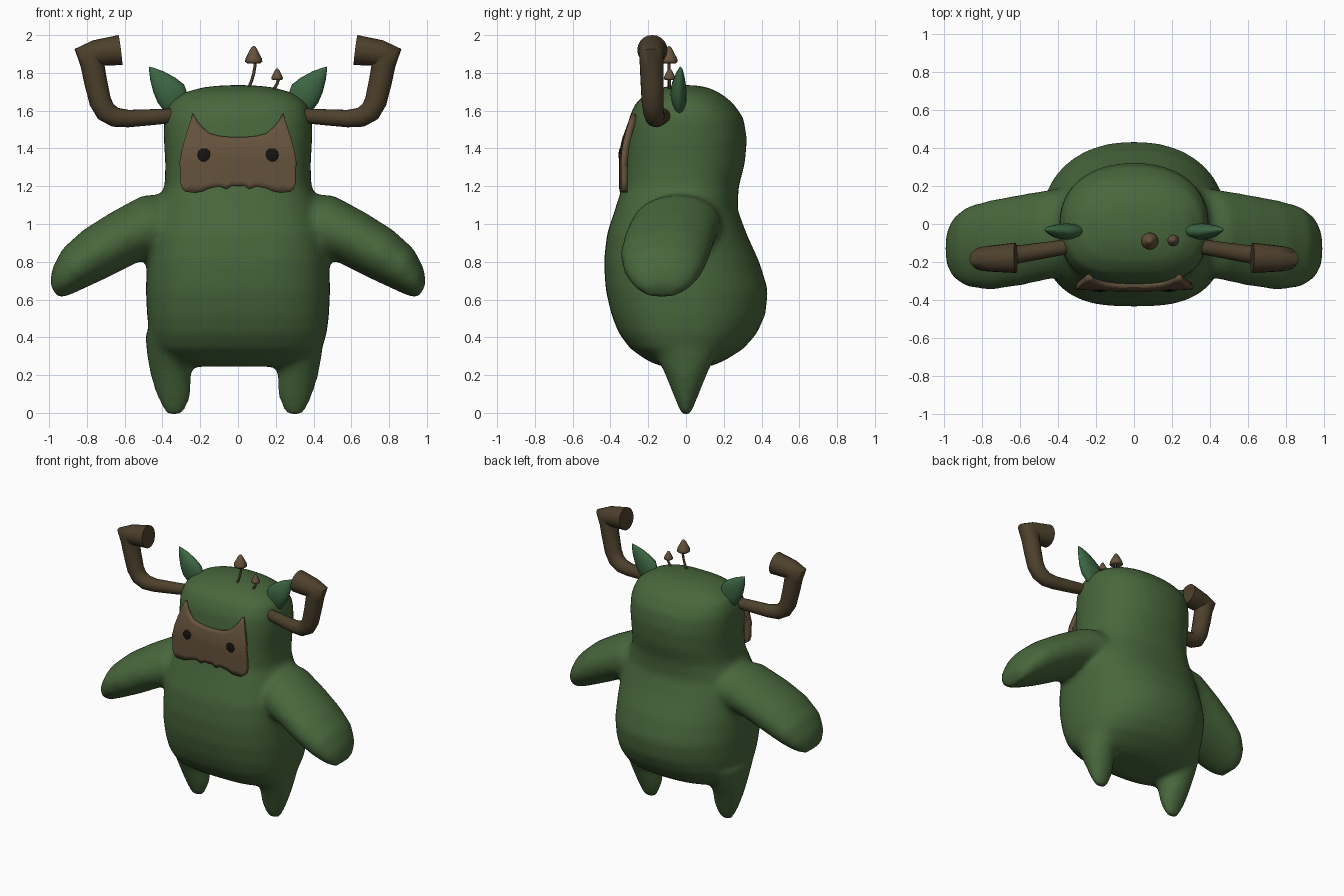
import bpy, bmesh
from math import sin, cos, pi
from mathutils import Vector as V

if "Cube" in bpy.data.objects:
    bpy.data.objects.remove(bpy.data.objects["Cube"])


def mat(name, rgb):
    m = bpy.data.materials.new(name)
    m.diffuse_color = (*rgb, 1)
    m.use_nodes = True
    m.node_tree.nodes["Principled BSDF"].inputs["Base Color"].default_value = m.diffuse_color
    return m


GREEN = mat("moss_green", (0.065, 0.135, 0.045))
LEAF = mat("leaf_green", (0.045, 0.13, 0.055))
BARK = mat("bark_brown", (0.075, 0.052, 0.025))
WOOD = mat("mask_brown", (0.13, 0.085, 0.045))
DARK = mat("eye_dark", (0.008, 0.007, 0.006))


def ring(c, u, v, n=24, e=2.0):
    """Superellipse ring around c with half axes u and v."""
    f = lambda t: abs(t) ** (2 / e) * (1 if t >= 0 else -1)
    return [V(c) + V(u) * f(cos(a)) + V(v) * f(sin(a))
            for a in (2 * pi * i / n for i in range(n))]


def loft(bm, rings):
    """Skin a list of rings and close both ends."""
    rows = [[bm.verts.new(p) for p in r] for r in rings]
    n = len(rows[0])
    faces = [bm.faces.new((a[i], a[(i + 1) % n], b[(i + 1) % n], b[i]))
             for a, b in zip(rows, rows[1:]) for i in range(n)]
    faces += [bm.faces.new(rows[0][::-1]), bm.faces.new(rows[-1])]
    bmesh.ops.recalc_face_normals(bm, faces=faces)


def finish(bm, name, material, angle=0.8):
    me = bpy.data.meshes.new(name)
    bm.to_mesh(me)
    bm.free()
    ob = bpy.data.objects.new(name, me)
    bpy.context.collection.objects.link(ob)
    me.materials.append(material)
    bpy.ops.object.select_all(action='DESELECT')
    ob.select_set(True)
    bpy.context.view_layer.objects.active = ob
    bpy.ops.object.shade_smooth_by_angle(angle=angle)
    return ob


def tube(bm, pts, n=20):
    """Mitred tube along (x, y, z, radius) points lying roughly in an xz plane."""
    p = [V(q[:3]) for q in pts]
    rings = []
    for i, q in enumerate(pts):
        a = (p[i] - p[max(i - 1, 0)]).normalized()
        b = (p[min(i + 1, len(p) - 1)] - p[i]).normalized()
        t = (a + b).normalized()
        k = 1 / max(t.dot(a if i else b), 0.5)
        side = t.cross(V((0, 1, 0))).normalized()
        rings.append(ring(p[i], side * q[3] * k, side.cross(t) * q[3], n))
    loft(bm, rings)


# Body: torso, head, arms and legs fused into one soft skin
bm = bmesh.new()
profile = [  # z, half width, front y, back y
    (.245, .26, -.13, .13), (.28, .37, -.21, .21), (.34, .445, -.295, .305),
    (.42, .47, -.355, .375), (.52, .482, -.395, .42), (.65, .488, -.425, .435),
    (.8, .483, -.435, .388), (.95, .472, -.418, .32), (1.08, .435, -.375, .272),
    (1.2, .388, -.337, .28), (1.32, .385, -.327, .312), (1.45, .393, -.317, .323),
    (1.56, .392, -.302, .305), (1.64, .365, -.268, .25), (1.695, .29, -.205, .18),
    (1.725, .18, -.12, .11), (1.735, .07, -.05, .05)]
rings = []
for z, w, f, b in profile:
    back = ring((0, 0, z), (w, 0, 0), (0, b, 0), 48, 2.2)
    front = ring((0, 0, z), (w, 0, 0), (0, -f, 0), 48, 2.8)
    rings.append(back[:25] + front[25:])
loft(bm, rings)
arm = [  # x, y, z, half thickness, half width
    (.2, 0, 1.03, .15, .18), (.42, -.05, 1.005, .17, .235), (.6, -.085, .93, .15, .24),
    (.75, -.11, .845, .142, .238), (.87, -.12, .765, .12, .215),
    (.94, -.125, .695, .085, .165), (.975, -.13, .645, .045, .1)]
leg = [  # z, centre x, half width, half depth
    (-.015, .3, .04, .025), (.04, .3, .072, .045), (.1, .303, .093, .07),
    (.2, .318, .108, .11), (.3, .325, .118, .16), (.42, .33, .125, .22)]
for s in (-1, 1):
    loft(bm, [ring((s * x, y, z), (s * .5 * t, 0, .87 * t), (0, w, 0))
              for x, y, z, t, w in arm])
    dx = .038 if s < 0 else 0
    loft(bm, [ring((s * (x + dx), 0, z), (w, 0, 0), (0, d, 0)) for z, x, w, d in leg])
body = finish(bm, "body", GREEN)
rm = body.modifiers.new("fuse", 'REMESH')
rm.mode, rm.voxel_size, rm.use_smooth_shade = 'VOXEL', 0.02, True
sm = body.modifiers.new("soften", 'SMOOTH')
sm.factor, sm.iterations = 0.5, 12

# Mask: column grid between top and bottom outline, bent back at the brow
half = [  # x, bottom z, top z
    (0, 1.2, 1.455), (.03, 1.205, 1.456), (.06, 1.185, 1.458), (.1, 1.2, 1.462),
    (.15, 1.19, 1.475), (.19, 1.172, 1.51), (.215, 1.168, 1.54), (.238, 1.168, 1.58),
    (.256, 1.168, 1.525), (.275, 1.17, 1.465), (.293, 1.185, 1.4), (.305, 1.22, 1.32)]
cols = [(-x, b, t) for x, b, t in half[:0:-1]] + half
bm = bmesh.new()
N = 10
grid = []
for x, b, t in cols:
    col = []
    for j in range(N + 1):
        z = b + (t - b) * j / N
        y = -.337 + .06 * max(0, (z - 1.35) / .23) ** 1.5 + .12 * x * x
        col.append(bm.verts.new((x, y, z)))
    grid.append(col)
for a, b in zip(grid, grid[1:]):
    for j in range(N):
        bm.faces.new((a[j], b[j], b[j + 1], a[j + 1]))
mask = finish(bm, "face_mask", WOOD)
so = mask.modifiers.new("thickness", 'SOLIDIFY')
so.thickness, so.offset = 0.036, 0

# Paired parts: eyes, antlers, ears
for s, side in ((-1, "left"), (1, "right")):
    bm = bmesh.new()
    bmesh.ops.create_uvsphere(bm, u_segments=20, v_segments=10, radius=1)
    bmesh.ops.scale(bm, vec=(.034, .008, .036), verts=bm.verts)
    bmesh.ops.translate(bm, vec=(s * .18, -.349, 1.365), verts=bm.verts)
    finish(bm, side + "_eye", DARK, 3)

    bm = bmesh.new()
    tube(bm, [(s * x, y, z, r) for x, y, z, r in (
        (.27, -.1, 1.58, .025), (.3, -.11, 1.576, .037), (.45, -.135, 1.566, .042),
        (.58, -.155, 1.558, .046), (.65, -.165, 1.565, .051), (.7, -.172, 1.595, .055),
        (.73, -.177, 1.65, .058), (.755, -.18, 1.76, .061), (.772, -.182, 1.85, .063),
        (.785, -.183, 1.89, .065), (.75, -.182, 1.905, .069), (.622, -.178, 1.921, .08))])
    finish(bm, side + "_antler", BARK, 1.0)

    bm = bmesh.new()
    loft(bm, [ring((s * x, y, z), (s * .82 * w, 0, -.57 * w), (0, t, 0), 16)
              for x, y, z, w, t in (
        (.29, -.03, 1.585, .05, .02), (.325, -.035, 1.635, .075, .036),
        (.355, -.04, 1.69, .085, .043), (.39, -.038, 1.735, .07, .038),
        (.43, -.033, 1.785, .042, .024), (.458, -.03, 1.818, .015, .012),
        (.47, -.03, 1.832, .002, .002))])
    finish(bm, side + "_ear", LEAF, 1.2)

# Mushrooms: curved stem with a pointed cap
for i, (x, y, z, r, h, x0) in enumerate(((.083, -.09, 1.85, .046, .092, .04),
                                          (.207, -.087, 1.762, .031, .062, .165))):
    bm = bmesh.new()
    z0 = 1.69
    tube(bm, [(x0 + (x + .008 - x0) * (1 - (1 - t) ** 2), y, z0 + (z + .015 - z0) * t, .008)
              for t in (0, .2, .4, .6, .8, 1)], 8)
    finish(bm, f"mushroom_stem_{i + 1}", BARK)
    bm = bmesh.new()
    loft(bm, [ring((x, y, z + h * k), (r * q, 0, 0), (0, r * q, 0), 16)
              for k, q in ((.03, .4), (0, .75), (.1, 1), (.3, .93), (.55, .66),
                           (.8, .42), (.95, .22), (1, .05))])
    finish(bm, f"mushroom_cap_{i + 1}", WOOD, 1.2)
